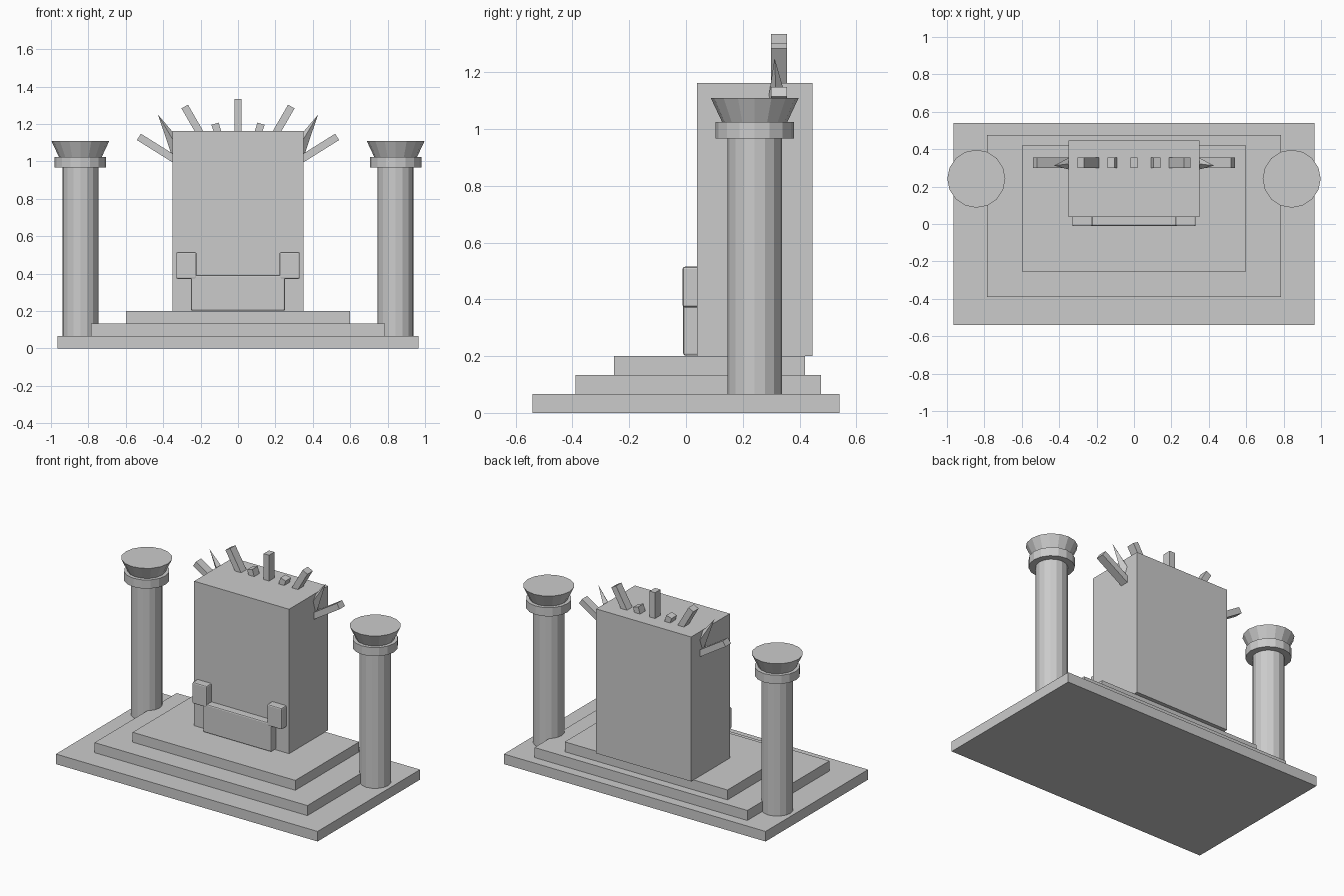
import bpy, bmesh, math
from mathutils import Vector, Matrix

if "Cube" in bpy.data.objects:
    bpy.data.objects.remove(bpy.data.objects["Cube"])

stone = bpy.data.materials.new("grey stone")
stone.diffuse_color = (0.6, 0.6, 0.6, 1)
stone.use_nodes = True
stone.node_tree.nodes["Principled BSDF"].inputs["Base Color"].default_value = stone.diffuse_color


def finish(name, bm):
    bmesh.ops.recalc_face_normals(bm, faces=bm.faces)
    me = bpy.data.meshes.new(name)
    bm.to_mesh(me)
    bm.free()
    me.materials.append(stone)
    ob = bpy.data.objects.new(name, me)
    bpy.context.collection.objects.link(ob)
    return ob


def box(name, x0, x1, y0, y1, z0, z1, bevel=0):
    bm = bmesh.new()
    size = Matrix.Diagonal((x1 - x0, y1 - y0, z1 - z0, 1))
    mid = Matrix.Translation(((x0 + x1) / 2, (y0 + y1) / 2, (z0 + z1) / 2))
    bmesh.ops.create_cube(bm, size=1, matrix=mid @ size)
    ob = finish(name, bm)
    if bevel:
        m = ob.modifiers.new("soft edges", "BEVEL")
        m.width, m.segments = bevel, 2
    return ob


def tapered(name, x, y, z0, z1, r0, r1, sides):
    bm = bmesh.new()
    bmesh.ops.create_cone(bm, cap_ends=True, segments=sides, radius1=r0, radius2=r1,
                          depth=z1 - z0, matrix=Matrix.Translation((x, y, (z0 + z1) / 2)))
    return finish(name, bm)


# stepped platform
box("lower_step", -0.965, 0.965, -0.54, 0.54, 0, 0.067)
box("middle_step", -0.785, 0.785, -0.39, 0.475, 0.067, 0.134)
box("upper_step", -0.60, 0.60, -0.253, 0.42, 0.134, 0.20)

# throne block and seat
box("throne_back", -0.35, 0.35, 0.038, 0.446, 0.20, 1.163)
box("seat", -0.252, 0.252, -0.01, 0.10, 0.202, 0.393, 0.008)

CENTRE = Vector((0, 0.327, 0.80))  # origin of the crown rays


def ray(name, angle, length, width=0.04):
    ob = box(name, -width / 2, width / 2, -0.028, 0.028, 0.2, length)
    ob.data.transform(Matrix.Translation(CENTRE) @ Matrix.Rotation(angle, 4, "Y"))


ray("crown_ray_centre", 0, 0.535)

for side, s in (("left", -1), ("right", 1)):
    # armrests
    xs = sorted((s * 0.222, s * 0.33))
    box("armrest_" + side, *xs, -0.012, 0.10, 0.372, 0.515, 0.008)

    # columns with collar and flared capital
    tapered("column_" + side, s * 0.843, 0.242, 0.067, 0.97, 0.096, 0.096, 16)
    tapered("collar_" + side, s * 0.843, 0.242, 0.967, 1.025, 0.138, 0.138, 16)
    tapered("capital_" + side, s * 0.843, 0.242, 1.025, 1.11, 0.115, 0.155, 16)

    # crown rays fanning out
    ray("crown_short_ray_" + side, s * math.radians(17), 0.42)
    ray("crown_tall_ray_" + side, s * math.radians(30), 0.57)
    ray("crown_outer_ray_" + side, s * math.radians(58), 0.625)

    # pointed crown spike
    base, tip = Vector((s * 0.32, 0.325, 1.06)), Vector((s * 0.428, 0.312, 1.25))
    bm = bmesh.new()
    axis = tip - base
    turn = axis.to_track_quat("Z", "Y").to_matrix().to_4x4()
    bmesh.ops.create_cone(bm, cap_ends=True, segments=4, radius1=0.042, radius2=0,
                          depth=axis.length,
                          matrix=Matrix.Translation((base + tip) / 2) @ turn)
    finish("crown_spike_" + side, bm)
